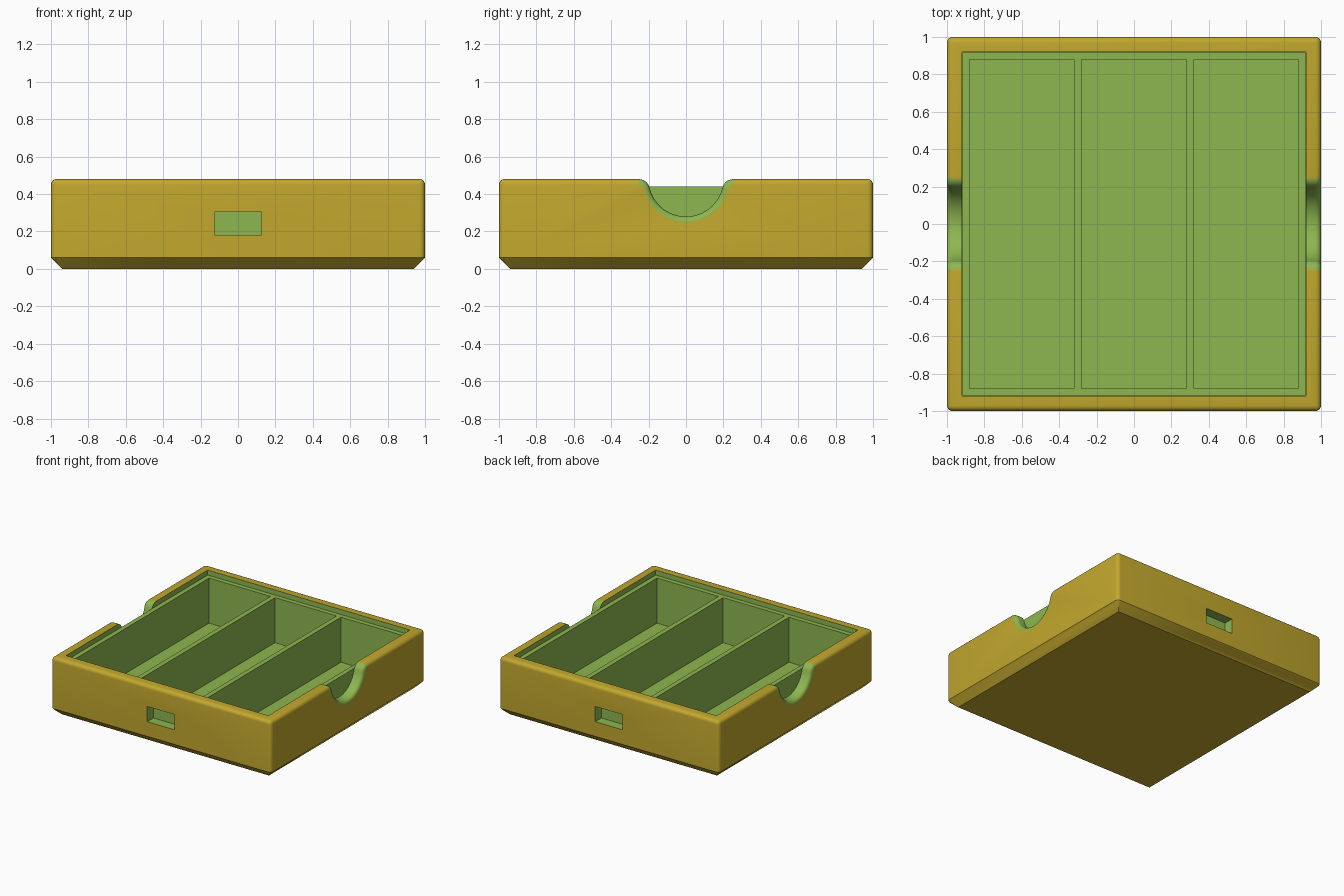
import bpy, bmesh, math

cube = bpy.data.objects.get("Cube")
if cube:
    bpy.data.objects.remove(cube, do_unlink=True)


def material(name, colour):
    m = bpy.data.materials.new(name)
    m.use_nodes = True
    m.diffuse_color = (*colour, 1)
    m.node_tree.nodes["Principled BSDF"].inputs["Base Color"].default_value = (*colour, 1)
    return m


MATS = [material("mustard_yellow", (0.54, 0.39, 0.027)),
        material("leaf_green", (0.27, 0.47, 0.08))]


def finish(name, bm, index=None):
    mesh = bpy.data.meshes.new(name)
    if index is not None:
        for f in bm.faces:
            f.material_index = index
    bmesh.ops.recalc_face_normals(bm, faces=bm.faces)
    bm.to_mesh(mesh)
    bm.free()
    for m in MATS:
        mesh.materials.append(m)
    ob = bpy.data.objects.new(name, mesh)
    bpy.context.collection.objects.link(ob)
    return ob


def box(name, x, y, z, index=1):
    """Box from (min, max) ranges."""
    bm = bmesh.new()
    bmesh.ops.create_cube(bm, size=1)
    for v in bm.verts:
        for i, (lo, hi) in enumerate((x, y, z)):
            v.co[i] = hi if v.co[i] > 0 else lo
    return finish(name, bm, index)


def cut(target, cutter):
    mod = target.modifiers.new("cut", "BOOLEAN")
    mod.operation = "DIFFERENCE"
    mod.solver = "EXACT"
    mod.object = cutter
    bpy.ops.object.select_all(action="DESELECT")
    bpy.context.view_layer.objects.active = target
    target.select_set(True)
    bpy.ops.object.modifier_apply(modifier=mod.name)
    bpy.data.objects.remove(cutter, do_unlink=True)


TOP, WALL, ROUND, CHAMFER = 0.48, 0.92, 0.03, 0.06
RADIUS, FLARE = 0.20, 0.06      # finger notch arc and its rounded shoulders

# Side profile: a block with a flared half-round notch in the top
fy = math.sqrt((RADIUS + FLARE) ** 2 - FLARE ** 2)
fz = TOP - FLARE
tilt = math.atan2(FLARE, fy)
half = []                        # right half, from the shoulder down to the notch bottom
for i in range(7):
    a = math.pi / 2 + (math.pi / 2 - tilt) * i / 6
    half.append((fy + FLARE * math.cos(a), fz + FLARE * math.sin(a)))
for i in range(1, 13):
    a = -tilt - (math.pi / 2 - tilt) * i / 12
    half.append((RADIUS * math.cos(a), TOP + RADIUS * math.sin(a)))
notch = half + [(-y, z) for y, z in reversed(half[:-1])]
profile = [(-1, 0), (1, 0), (1, TOP)] + notch + [(-1, TOP)]

# Outer case
bm = bmesh.new()
face = bm.faces.new([bm.verts.new((-1, y, z)) for y, z in profile])
ext = bmesh.ops.extrude_face_region(bm, geom=[face])
for v in ext["geom"]:
    if isinstance(v, bmesh.types.BMVert):
        v.co.x = 1
bmesh.ops.recalc_face_normals(bm, faces=bm.faces)

# Bottom chamfer
low = [e for e in bm.edges if all(v.co.z < 0.001 for v in e.verts)]
bmesh.ops.bevel(bm, geom=low, offset=CHAMFER, segments=1, affect="EDGES", profile=0.5)


# Rounded upright corners and top rim, including the notch rims
def is_rim(e):
    a, b = (v.co for v in e.verts)
    if min(a.z, b.z) < CHAMFER - 0.01 or max(a.z, b.z) < 0.2:
        return False
    on_x = abs(a.x) > 0.99 and abs(a.x - b.x) < 0.01
    on_y = abs(a.y) > 0.99 and abs(a.y - b.y) < 0.01
    return on_x or on_y


bmesh.ops.bevel(bm, geom=[e for e in bm.edges if is_rim(e)], offset=ROUND,
                segments=5, affect="EDGES", profile=0.5, clamp_overlap=False)
bm.normal_update()
for f in bm.faces:
    c = f.calc_center_median()
    in_notch = abs(c.y) < fy and c.z < TOP - 0.003 and c.z > 0.2
    f.material_index = 1 if in_notch and abs(f.normal.x) < 0.995 else 0
case = finish("outer_case", bm)

cut(case, box("cavity_cutter", (-WALL, WALL), (-WALL, WALL), (0.035, 1)))
for s in (-1, 1):
    ends = sorted((s * 0.85, s * 1.1))
    cut(case, box("window_cutter", (-0.125, 0.125), ends, (0.18, 0.305)))

bpy.ops.object.select_all(action="DESELECT")
bpy.context.view_layer.objects.active = case
case.select_set(True)
bpy.ops.object.shade_smooth_by_angle(angle=math.radians(32))

# Inner tray with three long compartments
R = WALL - 0.002
tray = box("divided_tray", (-R, R), (-R, R), (0.037, 0.44))
for cx in (-0.6, 0, 0.6):
    cut(tray, box("pocket_cutter", (cx - 0.28, cx + 0.28), (-0.88, 0.88), (0.07, 1)))
